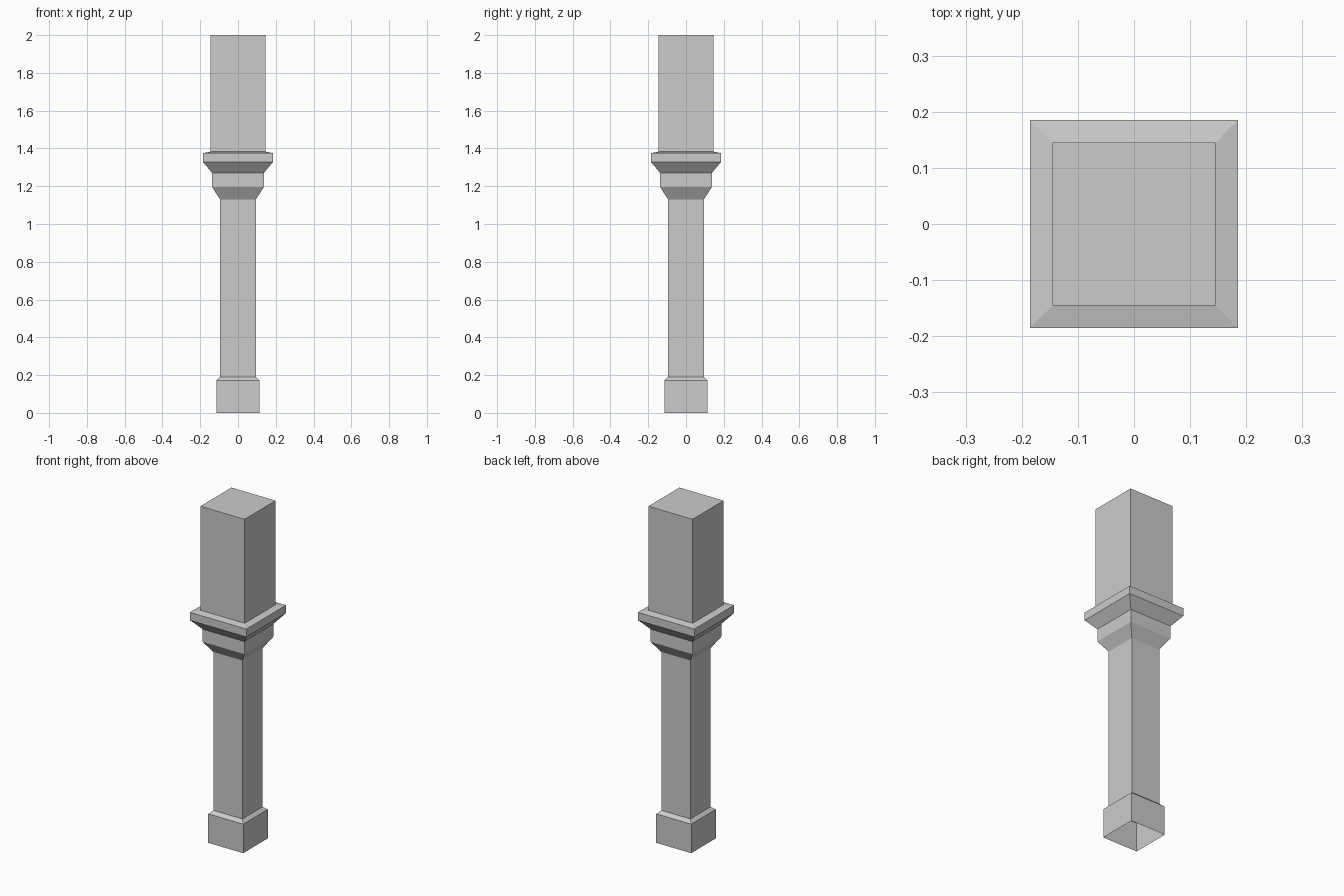
import bpy, bmesh

if "Cube" in bpy.data.objects:
    bpy.data.objects.remove(bpy.data.objects["Cube"])


def square_loft(name, profile, cap_top=False):
    """Stack square rings (half width, height) and skin the sides."""
    bm = bmesh.new()
    rings = []
    for r, z in profile:
        rings.append([bm.verts.new((sx * r, sy * r, z))
                      for sx, sy in ((-1, -1), (1, -1), (1, 1), (-1, 1))])
    for low, high in zip(rings, rings[1:]):
        for i in range(4):
            j = (i + 1) % 4
            bm.faces.new((low[i], low[j], high[j], high[i]))
    if cap_top:
        bm.faces.new(rings[-1])
    mesh = bpy.data.meshes.new(name)
    bm.to_mesh(mesh)
    bm.free()
    obj = bpy.data.objects.new(name, mesh)
    bpy.context.collection.objects.link(obj)
    return obj


# Plinth: hollow underneath, with a small chamfer up to the shaft
square_loft("plinth", [(0.115, 0), (0.115, 0.172), (0.095, 0.19)])

# Slender shaft
square_loft("shaft", [(0.095, 0.19), (0.095, 1.13)])

# Capital: two flared steps, closing in to the upper block
square_loft("capital", [(0.095, 1.13), (0.137, 1.195), (0.137, 1.27),
                        (0.185, 1.328), (0.185, 1.375), (0.145, 1.383)])

# Upper block with closed top
square_loft("upper_block", [(0.145, 1.383), (0.145, 2.0)], cap_top=True)
